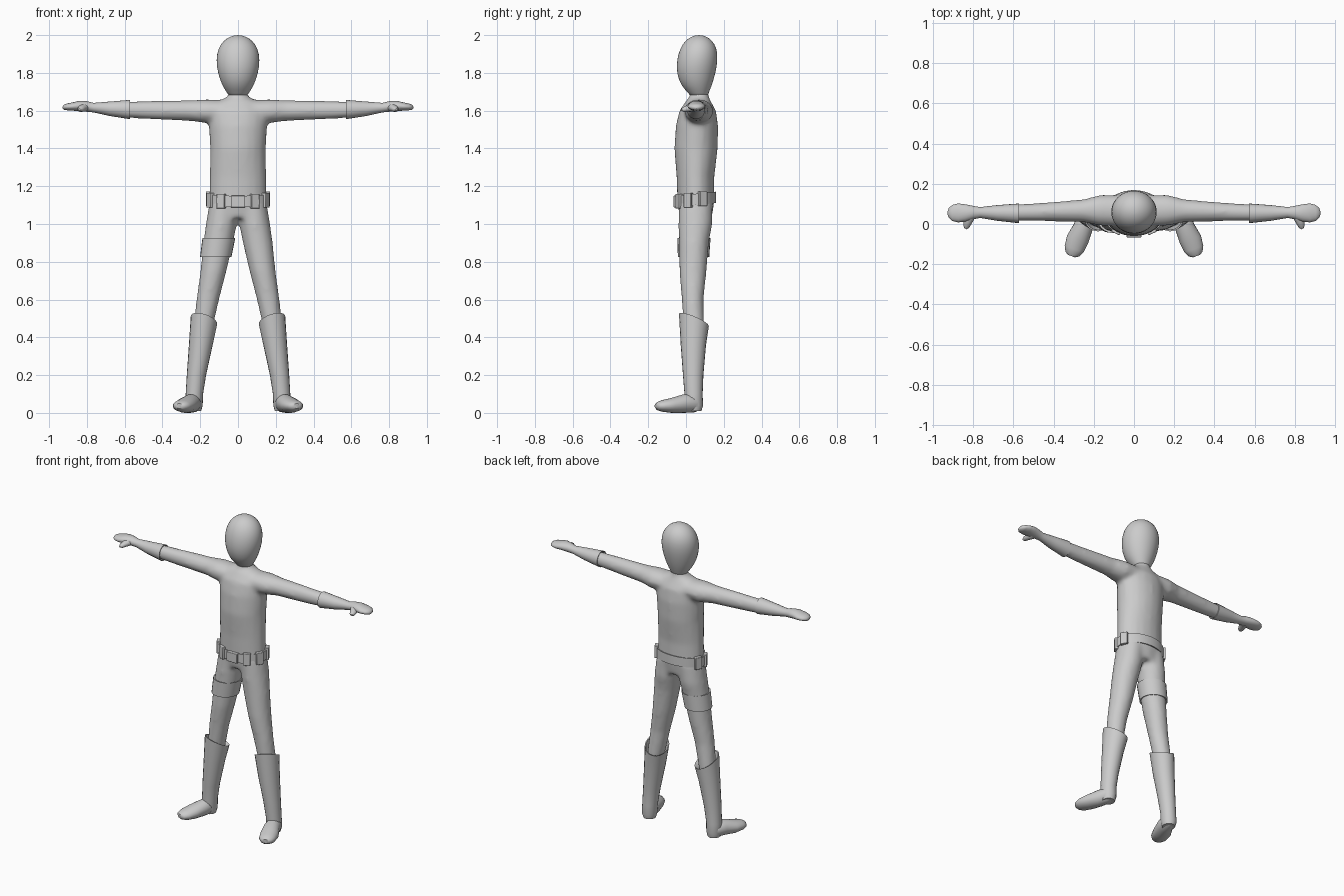
import bpy, bmesh
from math import sin, cos, pi, radians
from mathutils import Vector, Matrix


def loft(bm, rings, n=20):
    """Closed tube through rings given as (centre, U radius vector, V radius vector)."""
    loops = []
    for c, u, v in rings:
        c, u, v = Vector(c), Vector(u), Vector(v)
        loops.append([bm.verts.new(c + u * cos(2 * pi * i / n) + v * sin(2 * pi * i / n))
                      for i in range(n)])
    for a, b in zip(loops, loops[1:]):
        for i in range(n):
            j = (i + 1) % n
            bm.faces.new((a[i], a[j], b[j], b[i]))
    bm.faces.new(loops[0])
    bm.faces.new(loops[-1])


def upright(rows, s=1):
    """Rows of x, y, z, x radius, y radius and optional rise of the ring to the outside / back."""
    out = []
    for x, y, z, a, b, *t in rows:
        tx, ty = t if t else (0, 0)
        out.append(((s * x, y, z), (s * a, 0, tx), (0, b, ty)))
    return out


def sideways(rows, s=1):
    """Rows of x, y, z, y radius, z radius."""
    return [((s * x, y, z), (0, a, 0), (0, 0, b)) for x, y, z, a, b in rows]


def make(name, bm):
    bmesh.ops.recalc_face_normals(bm, faces=bm.faces)
    me = bpy.data.meshes.new(name)
    bm.to_mesh(me)
    bm.free()
    ob = bpy.data.objects.new(name, me)
    bpy.context.collection.objects.link(ob)
    return ob


# Body: torso, arms and legs fused into one smooth skin
bm = bmesh.new()
loft(bm, upright([(0, .052, 1.03, .14, .085), (0, .052, 1.12, .153, .098),
                  (0, .05, 1.25, .15, .100), (0, .053, 1.4, .148, .115),
                  (0, .058, 1.52, .155, .112), (0, .062, 1.6, .16, .097),
                  (0, .065, 1.65, .11, .066), (0, .07, 1.675, .05, .05),
                  (0, .07, 1.73, .045, .045)]))
for s in (1, -1):
    loft(bm, sideways([(.05, .065, 1.6, .078, .056), (.17, .068, 1.597, .077, .063),
                       (.25, .066, 1.6, .057, .055), (.45, .06, 1.603, .046, .049),
                       (.58, .057, 1.605, .042, .044), (.72, .057, 1.612, .028, .028)], s))
    loft(bm, upright([(.075, .052, 1.12, .075, .09), (.088, .05, 1.0, .082, .09),
                      (.105, .042, .9, .079, .079), (.13, .037, .75, .069, .072),
                      (.16, .035, .6, .060, .058), (.19, .043, .42, .05, .054)], s))
body = make("body", bm)
m = body.modifiers.new("fuse", 'REMESH')
m.mode = 'VOXEL'
m.voxel_size = .013
m.use_smooth_shade = True
m = body.modifiers.new("relax", 'SMOOTH')
m.factor = .5
m.iterations = 7

# Head: egg shape
bm = bmesh.new()
loft(bm, upright([(0, .07, 1.67, .045, .045), (0, .067, 1.692, .056, .052),
                  (0, .055, 1.73, .084, .082), (0, .053, 1.8, .109, .105),
                  (0, .06, 1.87, .118, .110), (0, .066, 1.93, .107, .099),
                  (0, .068, 1.972, .077, .072), (0, .069, 1.993, .042, .04),
                  (0, .069, 2.0, .012, .012)]))
head = make("head", bm)
m = head.modifiers.new("round", 'SUBSURF')
m.levels = m.render_levels = 1

# Gloves and boots on both sides
for s, side in ((1, "left"), (-1, "right")):
    bm = bmesh.new()
    loft(bm, sideways([(.60, .053, 1.606, .04, .042), (.572, .053, 1.606, .045, .047),
                       (.572, .053, 1.606, .049, .051), (.68, .055, 1.61, .039, .038),
                       (.765, .057, 1.616, .027, .025), (.80, .057, 1.622, .033, .028),
                       (.84, .055, 1.625, .043, .027), (.875, .055, 1.622, .047, .022),
                       (.905, .055, 1.62, .04, .018), (.922, .055, 1.618, .024, .013),
                       (.928, .055, 1.617, .008, .005)], s))
    # thumb
    loft(bm, [((s * x, y, z), (s * r, r * .4, 0), (0, 0, r * .9)) for x, y, z, r in
              ((.815, .045, 1.618, .026), (.828, .01, 1.612, .02),
               (.835, -.012, 1.607, .015), (.838, -.024, 1.605, .006))], 12)
    make(side + "_glove", bm)

    bm = bmesh.new()
    # shaft with an open, slanted cuff
    loft(bm, upright([(.19, .045, .43, .05, .055), (.18, .042, .49, .064, .072, .02, -.032),
                      (.18, .042, .492, .07, .079, .02, -.032), (.197, .039, .36, .063, .067),
                      (.22, .038, .2, .051, .054), (.231, .04, .1, .046, .048),
                      (.233, .042, .04, .046, .048), (.233, .042, .01, .038, .04)], s))
    # foot turned outwards
    loft(bm, [((s * x, y, (lo + hi) / 2), (s * w * .94, w * .33, 0), (0, 0, (hi - lo) / 2))
              for x, y, w, lo, hi in
              ((.226, .075, .028, .015, .07), (.235, .045, .045, .003, .1),
               (.253, -.015, .049, .0, .098), (.28, -.075, .056, .0, .08),
               (.298, -.125, .05, .006, .068), (.307, -.15, .036, .014, .058),
               (.311, -.16, .018, .024, .05))])
    make(side + "_boot", bm)

# Thigh strap on the right leg
bm = bmesh.new()
loft(bm, upright([(.102, .042, .922, .08, .081), (.1015, .042, .925, .087, .088),
                  (.118, .04, .825, .083, .083), (.118, .04, .828, .074, .075)], -1), 24)
make("thigh_strap", bm)

# Belt, slightly higher at the back
bm = bmesh.new()
A, B, CY, CZ, RISE = .158, .105, .052, 1.13, .011
loft(bm, upright([(0, CY, CZ + dz, A + g, B + g, 0, RISE) for dz, g in
                  ((-.026, -.012), (-.03, .002), (.03, .002), (.026, -.012))]), 32)
make("belt", bm)

# Buckle and pouches around the front and sides
bm = bmesh.new()
for deg, w, h in [(0, .075, .062)] + [(s * d, .045, .078) for s in (1, -1) for d in (34, 68, 110)]:
    t = radians(deg - 90)
    nrm = Vector((cos(t) / A, sin(t) / B, 0)).normalized()
    tan = Vector((-nrm.y, nrm.x, 0))
    rot = Matrix((tan, nrm, Vector((0, 0, 1)))).transposed().to_4x4()
    pos = Vector((A * cos(t), CY + B * sin(t), CZ + RISE * sin(t))) + nrm * .001
    bmesh.ops.create_cube(bm, size=1, matrix=Matrix.Translation(pos) @ rot
                          @ Matrix.Diagonal((w, .024, h, 1)))
pouches = make("belt_pouches", bm)
m = pouches.modifiers.new("soft_edges", 'BEVEL')
m.width = .003
m.segments = 2

bpy.ops.object.select_all(action='SELECT')
bpy.context.view_layer.objects.active = body
bpy.ops.object.shade_smooth_by_angle(angle=radians(40))
